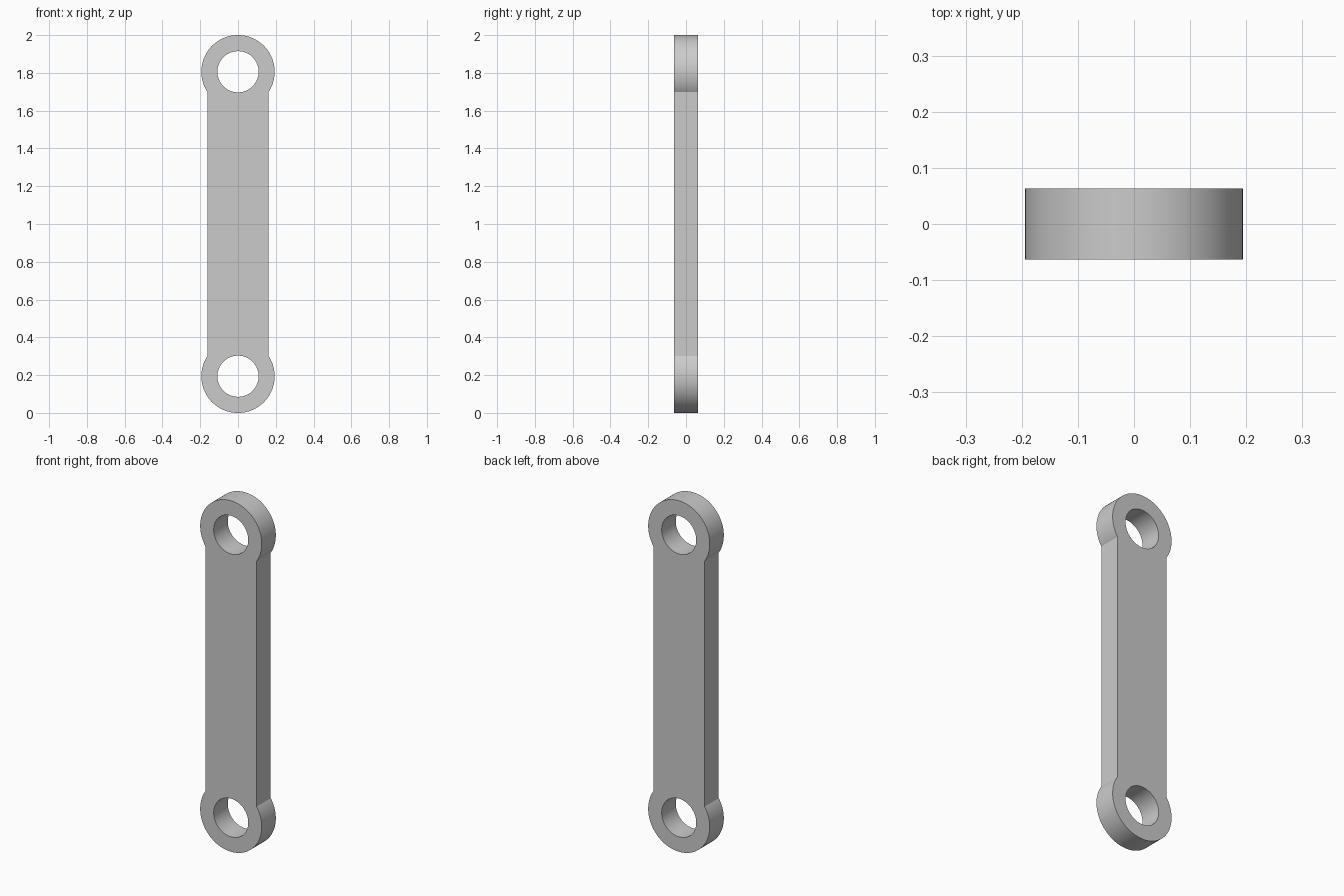
import bpy
import bmesh
from math import sin, cos, pi, acos, radians

if "Cube" in bpy.data.objects:
    bpy.data.objects.remove(bpy.data.objects["Cube"], do_unlink=True)

END_RADIUS = 0.194
HOLE_RADIUS = 0.109
HALF_WIDTH = 0.162
THICKNESS = 0.127
CENTRES = (END_RADIUS, 2 - END_RADIUS)
STEPS = 96

grey = bpy.data.materials.new("grey metal")
grey.use_nodes = True
colour = (0.6, 0.6, 0.6, 1)
grey.diffuse_color = colour
grey.node_tree.nodes["Principled BSDF"].inputs["Base Color"].default_value = colour


def prism(name, outline):
    """Extrude an x-z outline through the thickness, centred on y = 0."""
    bm = bmesh.new()
    face = bm.faces.new([bm.verts.new((x, -THICKNESS / 2, z)) for x, z in outline])
    result = bmesh.ops.extrude_face_region(bm, geom=[face], use_keep_orig=True)
    moved = [v for v in result["geom"] if isinstance(v, bmesh.types.BMVert)]
    bmesh.ops.translate(bm, verts=moved, vec=(0, THICKNESS, 0))
    bmesh.ops.recalc_face_normals(bm, faces=bm.faces)
    mesh = bpy.data.meshes.new(name)
    bm.to_mesh(mesh)
    bm.free()
    mesh.materials.append(grey)
    obj = bpy.data.objects.new(name, mesh)
    bpy.context.collection.objects.link(obj)
    return obj


def arc(radius, centre, start, end):
    angles = [start + (end - start) * i / STEPS for i in range(STEPS + 1)]
    return [(radius * cos(a), centre + radius * sin(a)) for a in angles]


# Straight bar with a round eye at each end, joined where the circles meet its sides
meet = acos(HALF_WIDTH / END_RADIUS)
outline = (arc(END_RADIUS, CENTRES[1], -meet, pi + meet)
           + arc(END_RADIUS, CENTRES[0], pi - meet, 2 * pi + meet))
link = prism("link_bar", outline)

# Pin holes through both eyes
cutters = []
for centre in CENTRES:
    cutter = prism("hole_cutter", arc(HOLE_RADIUS, centre, 0, 2 * pi)[:-1])
    cutter.scale.y = 2
    cutter.hide_render = True
    cutters.append(cutter)
    cut = link.modifiers.new("pin_hole", "BOOLEAN")
    cut.operation = "DIFFERENCE"
    cut.solver = "EXACT"
    cut.object = cutter

bpy.ops.object.select_all(action="DESELECT")
link.select_set(True)
bpy.context.view_layer.objects.active = link
for name in [m.name for m in link.modifiers]:
    bpy.ops.object.modifier_apply(modifier=name)
for cutter in cutters:
    bpy.data.objects.remove(cutter, do_unlink=True)

# Smooth round walls, crisp rims
bpy.ops.object.shade_smooth_by_angle(angle=radians(25))
